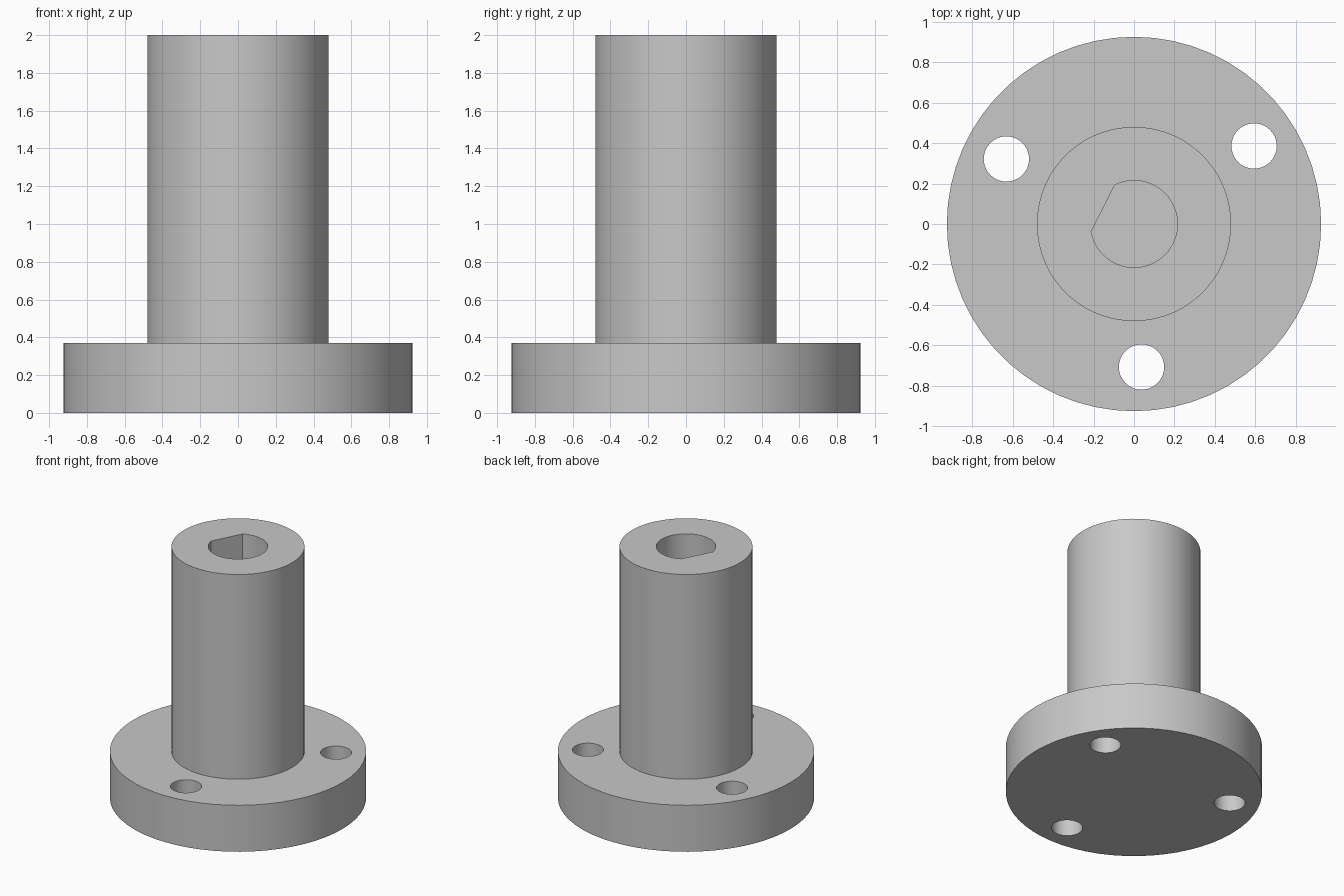
import bpy
import bmesh
from math import radians, cos, sin, pi

cube = bpy.data.objects.get("Cube")
if cube:
    bpy.data.objects.remove(cube, do_unlink=True)

FLANGE_R, FLANGE_H = 0.925, 0.37
SHAFT_R, TOP = 0.48, 2.0
BORE_R, BORE_FLOOR = 0.215, FLANGE_H
HOLE_R, HOLE_RING = 0.112, 0.708
TURN = radians(153)        # direction of the bore flat and of one hole
FLAT_HALF = radians(37)    # half the angle the flat cuts away

grey = bpy.data.materials.new("plain grey")
grey.use_nodes = True
grey.diffuse_color = (0.58, 0.58, 0.58, 1)
grey.node_tree.nodes["Principled BSDF"].inputs["Base Color"].default_value = grey.diffuse_color


def arc(radius, start, end, count):
    return [(radius * cos(start + (end - start) * i / count),
             radius * sin(start + (end - start) * i / count)) for i in range(count + 1)]


def circle(radius, count):
    return arc(radius, 0, 2 * pi, count)[:-1]


def make_object(name, bm):
    bmesh.ops.recalc_face_normals(bm, faces=bm.faces)
    mesh = bpy.data.meshes.new(name)
    bm.to_mesh(mesh)
    bm.free()
    mesh.materials.append(grey)
    obj = bpy.data.objects.new(name, mesh)
    bpy.context.collection.objects.link(obj)
    return obj


def prism(name, outline, bottom, top, centre=(0, 0)):
    bm = bmesh.new()
    rings = [[bm.verts.new((x + centre[0], y + centre[1], z)) for x, y in outline]
             for z in (bottom, top)]
    bm.faces.new(rings[0])
    bm.faces.new(rings[1])
    for i in range(len(outline)):
        j = (i + 1) % len(outline)
        bm.faces.new((rings[0][i], rings[0][j], rings[1][j], rings[1][i]))
    return make_object(name, bm)


def cut(body, cutter):
    cutter.hide_render = True
    mod = body.modifiers.new("cut", 'BOOLEAN')
    mod.operation, mod.solver, mod.object = 'DIFFERENCE', 'EXACT', cutter
    bpy.context.view_layer.objects.active = body
    bpy.ops.object.modifier_apply(modifier=mod.name)
    bpy.data.objects.remove(cutter, do_unlink=True)


# Stepped body: wide flange with the round shaft standing on it
bm = bmesh.new()
sides = 60
steps = [(FLANGE_R, 0), (FLANGE_R, FLANGE_H), (SHAFT_R, FLANGE_H), (SHAFT_R, TOP)]
rings = [[bm.verts.new((x, y, z)) for x, y in circle(r, sides)] for r, z in steps]
for low, high in zip(rings, rings[1:]):
    for i in range(sides):
        j = (i + 1) % sides
        bm.faces.new((low[i], low[j], high[j], high[i]))
bm.faces.new(rings[0])
bm.faces.new(rings[-1])
body = make_object("flanged_shaft_hub", bm)

# Three through holes in the flange
for k in range(3):
    a = TURN + k * 2 * pi / 3
    centre = (HOLE_RING * cos(a), HOLE_RING * sin(a))
    cut(body, prism("hole_cutter", circle(HOLE_R, 40), -0.1, FLANGE_H + 0.1, centre))

# Blind D-shaped bore from the top
d_outline = arc(BORE_R, TURN + FLAT_HALF, TURN + 2 * pi - FLAT_HALF, 40)
cut(body, prism("bore_cutter", d_outline, BORE_FLOOR, TOP + 0.1))

# Gentle shading on the round walls, crisp rims
bpy.ops.object.select_all(action='DESELECT')
body.select_set(True)
bpy.context.view_layer.objects.active = body
bpy.ops.object.shade_smooth_by_angle(angle=radians(30))
